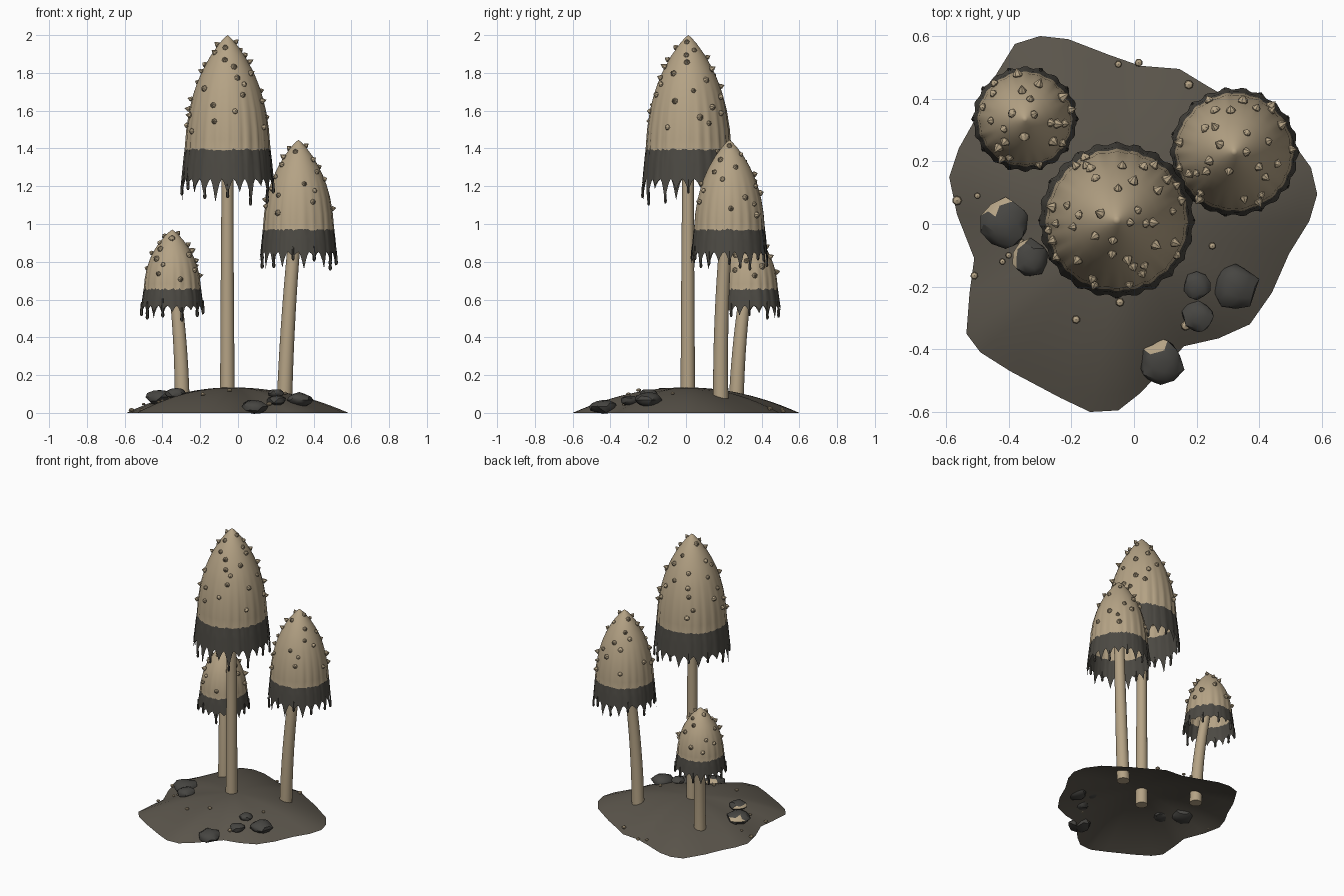
import bpy, bmesh, math, random
from mathutils import Vector, Matrix

if "Cube" in bpy.data.objects:
    bpy.data.objects.remove(bpy.data.objects["Cube"])

random.seed(7)
TAU = math.tau


def material(name, rgb):
    m = bpy.data.materials.new(name)
    m.diffuse_color = (*rgb, 1)
    m.use_nodes = True
    m.node_tree.nodes["Principled BSDF"].inputs["Base Color"].default_value = m.diffuse_color
    return m


BEIGE = material("beige flesh", (0.46, 0.365, 0.235))
DARK = material("dark ink", (0.072, 0.067, 0.056))
SOIL = material("soil", (0.105, 0.092, 0.072))
STONE = material("stone", (0.062, 0.060, 0.054))


def finish(name, bm, mats, smooth=None):
    me = bpy.data.meshes.new(name)
    bm.to_mesh(me)
    bm.free()
    for m in mats:
        me.materials.append(m)
    ob = bpy.data.objects.new(name, me)
    bpy.context.collection.objects.link(ob)
    if smooth:
        bpy.ops.object.select_all(action='DESELECT')
        ob.select_set(True)
        bpy.context.view_layer.objects.active = ob
        bpy.ops.object.shade_smooth_by_angle(angle=math.radians(smooth))
    return ob


def bridge(bm, a, b):
    n = len(a)
    return [bm.faces.new((a[i], a[(i + 1) % n], b[(i + 1) % n], b[i])) for i in range(n)]


def lerp_table(table, x):
    for (x0, y0), (x1, y1) in zip(table, table[1:]):
        if x <= x1:
            return y0 + (y1 - y0) * (x - x0) / (x1 - x0)
    return table[-1][1]


# Soil mound: an open shell under an irregular outline
OUTLINE = [(-.30, .60), (-.21, .59), (-.08, .54), (.02, .505), (.145, .495), (.235, .44),
           (.34, .38), (.50, .27), (.565, .18), (.585, .095), (.56, .01), (.495, -.095),
           (.44, -.22), (.37, -.32), (.27, -.365), (.16, -.39), (.10, -.455), (.02, -.54),
           (-.05, -.595), (-.14, -.60), (-.235, -.555), (-.395, -.47), (-.49, -.41),
           (-.535, -.35), (-.525, -.22), (-.51, -.11), (-.565, .03), (-.59, .15),
           (-.56, .24), (-.515, .32), (-.46, .445), (-.38, .575)][::-1]
CX, CY, PEAK = -0.03, 0.0, 0.135
POLAR = sorted((math.atan2(y - CY, x - CX), math.hypot(x - CX, y - CY)) for x, y in OUTLINE)
POLAR = [(POLAR[-1][0] - TAU, POLAR[-1][1])] + POLAR + [(POLAR[0][0] + TAU, POLAR[0][1])]


def ground(x, y):
    t = math.hypot(x - CX, y - CY) / lerp_table(POLAR, math.atan2(y - CY, x - CX))
    return PEAK * max(0.0, 1 - t * t)


bm = bmesh.new()
top = bm.verts.new((CX, CY, PEAK))
prev = None
for k in range(1, 13):
    t = k / 12
    ring = [bm.verts.new((CX + (x - CX) * t, CY + (y - CY) * t, PEAK * (1 - t * t)))
            for x, y in OUTLINE]
    if prev:
        bridge(bm, prev, ring)
    else:
        for i in range(len(ring)):
            bm.faces.new((top, ring[i], ring[(i + 1) % len(ring)]))
    prev = ring
bmesh.ops.recalc_face_normals(bm, faces=bm.faces)
bm.faces.ensure_lookup_table()
if bm.faces[0].normal.z < 0:
    bmesh.ops.reverse_faces(bm, faces=bm.faces)
finish("soil_mound", bm, [SOIL], 60)

# Cap profile: fraction of the way from apex to colour edge -> fraction of radius
PROFILE = [(0, 0), (.02, .07), (.08, .21), (.18, .40), (.29, .565), (.40, .70), (.52, .81),
           (.66, .90), (.82, .965), (1.0, 1.0)]


def add_gem(bm, pos, normal, r, spike):
    """Small faceted lump drawn out to a point along its normal."""
    rot = Vector((0, 0, 1)).rotation_difference(normal).to_matrix().to_4x4()
    mat = Matrix.Translation(pos) @ rot @ Matrix.Rotation(random.uniform(0, TAU), 4, 'Z')
    tip = bm.verts.new(mat @ Vector((0, 0, r * spike)))
    n, prev = 7, None
    for z, s in ((-.5, .6), (0, 1.0), (.45, .8)):
        ring = [bm.verts.new(mat @ Vector((r * s * math.cos(TAU * i / n),
                                           r * s * math.sin(TAU * i / n), r * z)))
                for i in range(n)]
        if prev:
            bridge(bm, prev, ring)
        else:
            bm.faces.new(ring[::-1])
        prev = ring
    for i in range(n):
        bm.faces.new((prev[i], prev[(i + 1) % n], tip))


def make_cap(tag, x, y, apex, edge, hem, radius, flare, teeth, warts):
    n = teeth * 6
    height = apex - edge
    jag = [random.uniform(.25, 1) for _ in range(teeth)]
    wob = [random.uniform(-1, 1) for _ in range(n)]
    bm = bmesh.new()
    tip = bm.verts.new((x, y, apex))
    prev = None

    def hem_z(i):
        # arched gaps between pointed teeth of uneven length
        d = abs(((i / 6 + .5) % 1) - .5) * 2
        j = jag[int(i / 6 + .5) % teeth]
        return edge - (edge - hem) * (.55 + .45 * j * (1 - d) ** 1.6)

    # beige dome
    rows = [.015, .04, .08, .13, .18, .24, .30, .36, .43, .50, .58, .66, .74, .82, .91, 1.0]
    for t in rows:
        ring = []
        for i in range(n):
            a = TAU * i / n
            r = radius * lerp_table(PROFILE, t)
            r *= 1 + max(0, t - .35) * (.018 * math.cos(teeth * a) + .012 * wob[i])
            z = apex - height * t + (.006 * wob[i] if t == 1.0 else 0)
            ring.append(bm.verts.new((x + r * math.cos(a), y + r * math.sin(a), z)))
        if prev:
            bridge(bm, prev, ring)
        else:
            for i in range(n):
                bm.faces.new((tip, ring[i], ring[(i + 1) % n]))
        prev = ring
    # dark ragged skirt
    for k in range(1, 5):
        s = k / 4
        ring = []
        for i in range(n):
            a = TAU * i / n
            r = radius + (flare - radius) * s
            r *= 1 + .012 + .02 * s * math.cos(teeth * a) + .008 * wob[i]
            z = edge + (hem_z(i) - edge) * s
            ring.append(bm.verts.new((x + r * math.cos(a), y + r * math.sin(a), z)))
        for f in bridge(bm, prev, ring):
            f.material_index = 1
        prev = ring
    bmesh.ops.recalc_face_normals(bm, faces=bm.faces)
    finish(tag + "_cap", bm, [BEIGE, DARK], 50)

    # drips hanging from some of the teeth
    bm = bmesh.new()
    for t in range(0, teeth, 2):
        a = TAU * t / teeth
        c = Vector((x + flare * math.cos(a), y + flare * math.sin(a), hem_z(t * 6)))
        prev = None
        for dz, r in ((.06, .003), (.02, .007), (-.004, .009), (-.014, .004)):
            ring = [bm.verts.new(c + Vector((r * math.cos(TAU * i / 6), r * math.sin(TAU * i / 6), dz)))
                    for i in range(6)]
            if prev:
                bridge(bm, prev, ring)
            prev = ring
        bm.faces.new(prev)
    bmesh.ops.recalc_face_normals(bm, faces=bm.faces)
    finish(tag + "_drips", bm, [DARK], 40)

    # pointed warts spread over the dome
    bm = bmesh.new()
    for k in range(warts):
        t = .05 + .80 * ((k + .5) / warts) ** .9
        a = k * 2.39996 + random.uniform(-.5, .5)
        r = radius * lerp_table(PROFILE, t)
        slope = radius * (lerp_table(PROFILE, t + .04) - lerp_table(PROFILE, t - .04)) / (.08 * height)
        nrm = Vector((math.cos(a), math.sin(a), slope)).normalized()
        pos = Vector((x + r * math.cos(a), y + r * math.sin(a), apex - height * t))
        add_gem(bm, pos + nrm * .004, nrm, random.uniform(.013, .018), random.uniform(1.0, 1.7))
    finish(tag + "_warts", bm, [BEIGE])


def make_stem(tag, points, r0, r1):
    """Tapered tube along a quadratic curve through its three control points."""
    p0, p1, p2 = (Vector(p) for p in points)
    bm = bmesh.new()
    prev, n, steps = None, 20, 12
    for k in range(steps + 1):
        t = k / steps
        c = p0 * (1 - t) ** 2 + p1 * 2 * t * (1 - t) + p2 * t * t
        r = r0 + (r1 - r0) * t
        ring = [bm.verts.new(c + Vector((r * math.cos(TAU * i / n), r * math.sin(TAU * i / n), 0)))
                for i in range(n)]
        if prev:
            bridge(bm, prev, ring)
        else:
            bm.faces.new(ring[::-1])
        prev = ring
    bm.faces.new(prev)
    finish(tag + "_stem", bm, [BEIGE], 40)


make_cap("tall", -.055, .012, 2.0, 1.395, 1.11, .225, .242, 24, 42)
make_cap("middle", .32, .23, 1.445, .97, .755, .187, .20, 22, 30)
make_cap("short", -.348, .335, .97, .655, .495, .150, .163, 20, 24)
make_stem("tall", [(-.056, .01, .03), (-.058, .008, .8), (-.055, .012, 1.5)], .039, .029)
make_stem("middle", [(.245, .185, .02), (.26, .175, .55), (.315, .225, 1.08)], .041, .032)
make_stem("short", [(-.295, .265, .02), (-.298, .275, .40), (-.345, .33, .74)], .040, .030)

# Stones: squashed lumpy balls, some with a pale patch on the side facing (px, py)
STONES = [(.085, -.44, .075, 0, 1), (.325, -.20, .075, 0, 0), (.205, -.295, .052, 0, 0),
          (.20, -.20, .045, 0, 0), (-.41, 0, .080, .2, 1), (-.33, -.11, .062, -1, .4)]
for k, (x, y, r, px, py) in enumerate(STONES):
    bm = bmesh.new()
    bmesh.ops.create_icosphere(bm, subdivisions=2, radius=1)
    for v in bm.verts:
        v.co *= random.uniform(.84, 1.08)
        v.co = Vector((x + v.co.x * r, y + v.co.y * r, ground(x, y) + .018 + v.co.z * r * .52))
    bm.normal_update()
    for f in bm.faces:
        d = f.normal
        if (px or py) and d.x * px + d.y * py > .35 and .35 < d.z < .9:
            f.material_index = 1
    finish(f"stone_{k + 1}", bm, [STONE, BEIGE], 35)

# Pale crumbs scattered on the soil
CRUMBS = [(-.185, -.305), (-.045, -.25), (.165, -.325), (.25, -.07), (-.42, -.12), (-.51, -.165),
          (-.40, -.10), (-.50, .09), (-.565, .075), (-.05, .51), (.015, .515), (.175, .445),
          (-.36, -.06), (-.37, .04)]
bm = bmesh.new()
for x, y in CRUMBS:
    add_gem(bm, Vector((x, y, ground(x, y) + .008)), Vector((0, 0, 1)), random.uniform(.010, .016), .8)
finish("crumbs", bm, [BEIGE])
